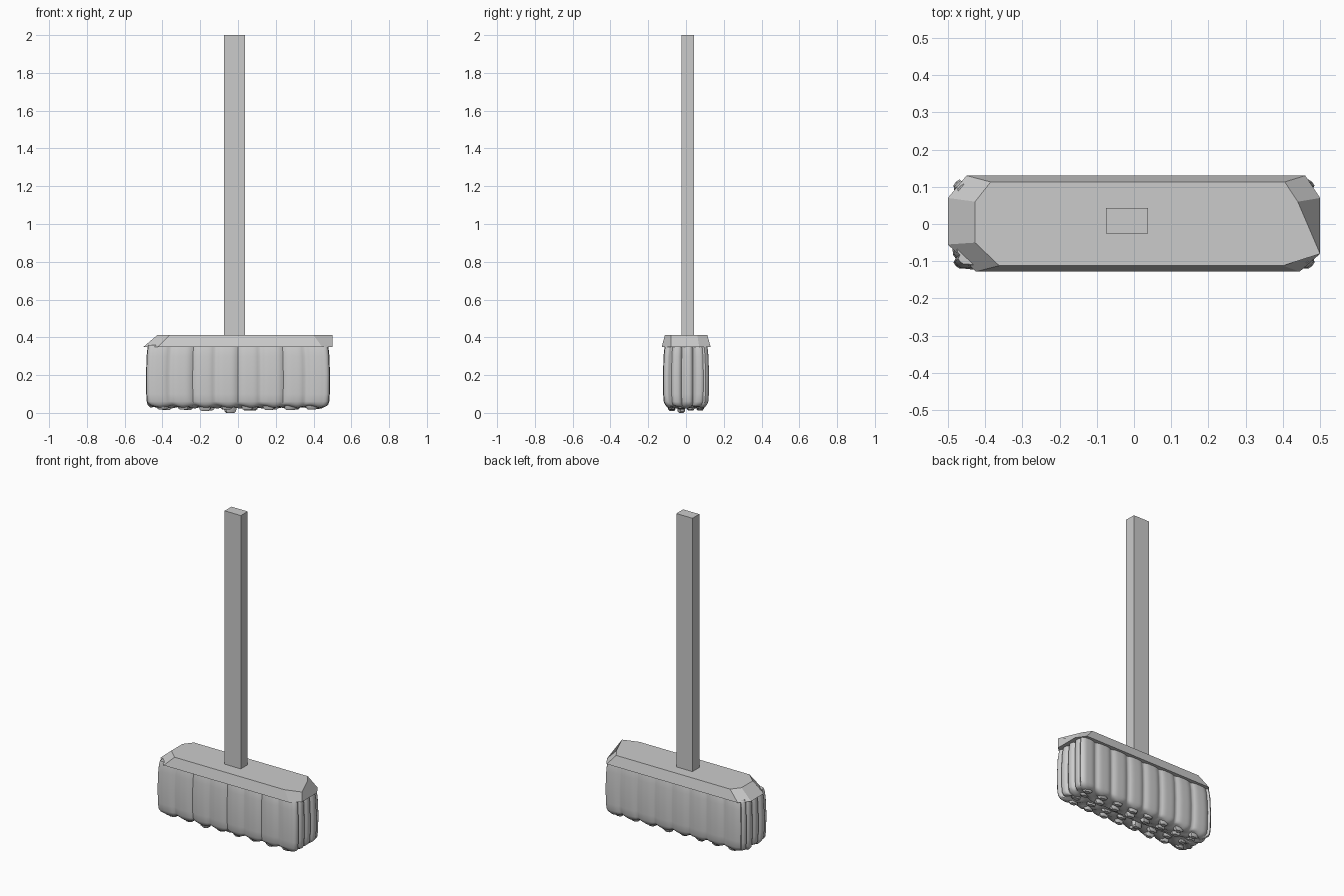
import bpy, bmesh, math, random

if "Cube" in bpy.data.objects:
    bpy.data.objects.remove(bpy.data.objects["Cube"])
random.seed(4)


def make_object(name, bm, smooth=None):
    bmesh.ops.recalc_face_normals(bm, faces=bm.faces)
    mesh = bpy.data.meshes.new(name)
    bm.to_mesh(mesh)
    bm.free()
    ob = bpy.data.objects.new(name, mesh)
    bpy.context.collection.objects.link(ob)
    if smooth:
        bpy.ops.object.select_all(action='DESELECT')
        ob.select_set(True)
        bpy.context.view_layer.objects.active = ob
        bpy.ops.object.shade_smooth_by_angle(angle=math.radians(smooth))
    return ob


def loft(bm, rings):
    loops = [[bm.verts.new(p) for p in ring] for ring in rings]
    n = len(loops[0])
    for a, b in zip(loops, loops[1:]):
        for i in range(n):
            j = (i + 1) % n
            bm.faces.new((a[i], a[j], b[j], b[i]))
    bm.faces.new(loops[0][::-1])
    bm.faces.new(loops[-1])


# Square handle, slightly off centre
bm = bmesh.new()
rect = [(-.075, -.025), (.037, -.025), (.037, .043), (-.075, .043)]
loft(bm, [[(x, y, z) for x, y in rect] for z in (.40, 2.0)])
make_object("handle", bm)

# Chamfered head block, with one upright corner at the right end
bm = bmesh.new()
low = [(-.5, .07), (-.45, .13), (.46, .13), (.5, .07),
       (.5, -.08), (.445, -.128), (-.425, -.128), (-.5, -.055)]
top = [(-.427, .06), (-.385, .113), (.405, .113), (.44, .06),
       (.5, -.08), (.40, -.112), (-.362, -.112), (-.427, -.05)]
loft(bm, [[(x, y, .35) for x, y in low], [(x, y, .412) for x, y in top]])
make_object("head_block", bm)

# Fluted bristle mass: rounded rectangle outline with scalloped tufts
HX, HY, R = .487, .122, .03


def groove(t, width, depth):
    return depth * (1 - abs(math.sin(math.pi * t / width))) ** 2


outline = []
NX, NY, NC = 80, 24, 4
sides = [(1, 0, NX), (0, 1, NY), (-1, 0, NX), (0, -1, NY)]
for k, (dx, dy, n) in enumerate(sides):
    half = (HX if dx else HY) - R
    nx, ny = dy, -dx
    for i in range(n + 1):
        t = -half + 2 * half * i / n
        if dx:
            off = HY - groove(t + .01 * k, .12, .014)
        else:
            off = HX - groove(t + .02, .06, .022)
        outline.append((dx * t + nx * off, dy * t + ny * off))
    # rounded corner to the next side
    cx, cy = (dx + nx) * (HX - R), (dy + ny) * (HY - R)
    a0 = math.atan2(ny, nx)
    for i in range(1, NC):
        a = a0 + math.pi / 2 * i / NC
        outline.append((cx + R * math.cos(a), cy + R * math.sin(a)))


def lump(x, y):
    return .009 * math.sin(52 * x + 1) * math.cos(70 * y)


levels = [(.36, .012, 0), (.345, .008, 0), (.30, .003, 0), (.2, 0, 0),
          (.1, .001, 0), (.06, .004, .2), (.045, .010, .5), (.035, .022, .8),
          (.031, .045, 1), (.032, .07, 1), (.033, .095, 1), (.033, .115, 1)]
rings = []
for z, inset, wob in levels:
    sx, sy = (HX - inset) / HX, (HY - inset) / HY
    rings.append([(x * sx, y * sy, z + wob * lump(x * sx, y * sy))
                  for x, y in outline])
bm = bmesh.new()
loft(bm, rings)
make_object("bristles", bm, 50)

# Uneven tuft ends poking out underneath
bm = bmesh.new()
for row, y in enumerate((-.075, -.025, .025, .075)):
    for col in range(8):
        x = -.40 + .113 * col + .02 * (row % 2)
        middle = 1 - abs(x) / .5
        tip = .027 - .014 * middle + random.uniform(-.008, .004)
        if row == 1 and col == 3:
            tip = 0
        tip = max(tip, 0)
        turn = random.uniform(0, 1)
        rings = []
        for z, s in ((.06, 1.1), (tip + .008, .9), (tip, .6)):
            rings.append([(x + .035 * s * math.cos(turn + a * math.pi / 3),
                           y + .022 * s * math.sin(turn + a * math.pi / 3), z)
                          for a in range(6)])
        loft(bm, rings)
make_object("bristle_tips", bm, 40)
